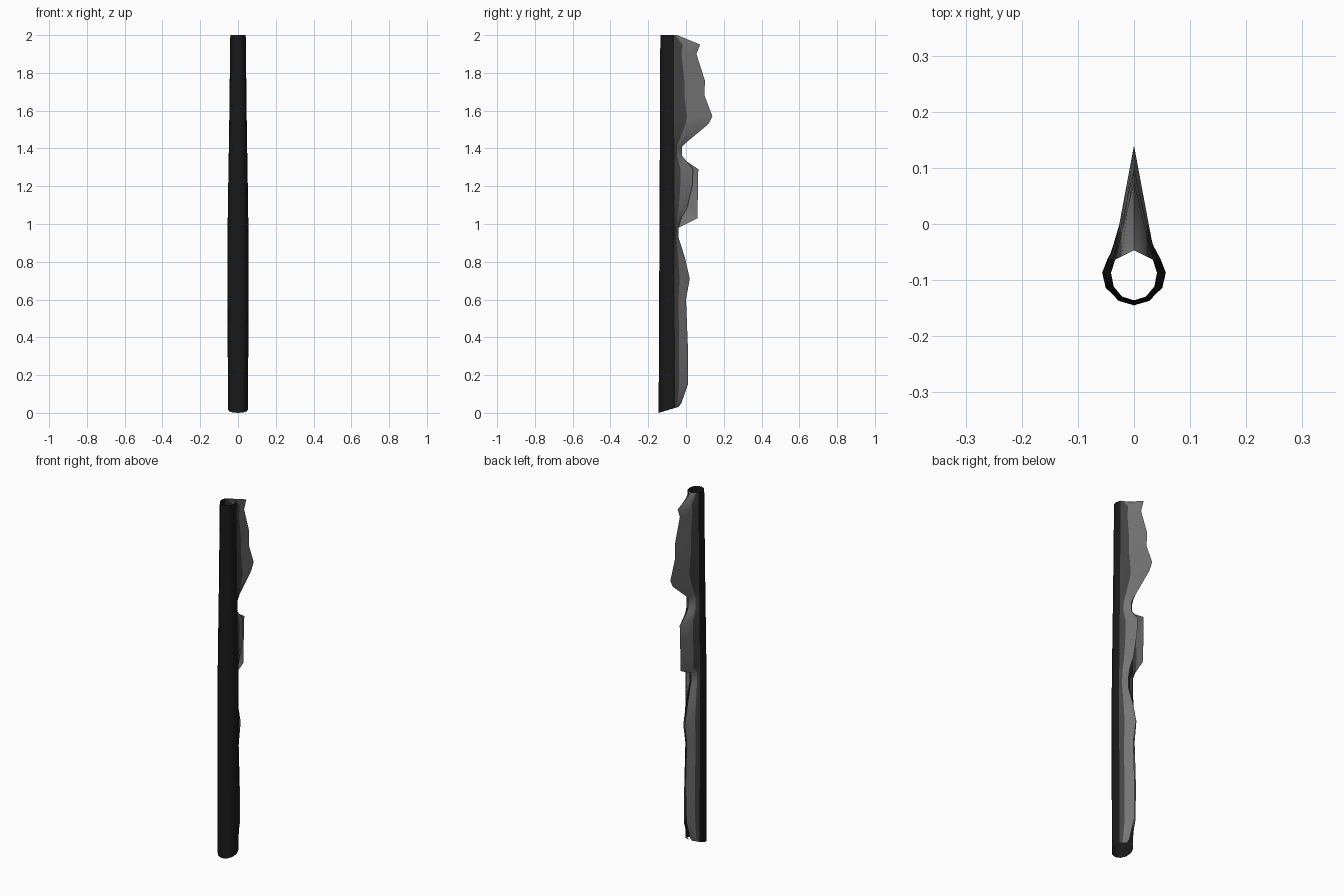
import bpy, bmesh, math

if "Cube" in bpy.data.objects:
    bpy.data.objects.remove(bpy.data.objects["Cube"])

# height, right lip y, left lip y, half gap between the lips
ROWS = [
    (0.01, -0.04, -0.04, 0.010), (0.05, -0.025, -0.025, 0.008),
    (0.15, 0.01, 0.005, 0.006), (0.35, 0.01, 0.01, 0.004),
    (0.60, 0.0, 0.0, 0.004), (0.71, 0.02, 0.015, 0.003),
    (0.82, -0.005, -0.01, 0.003), (0.93, -0.04, -0.04, 0.003),
    (0.98, -0.04, -0.04, 0.003), (1.03, -0.025, 0.06, 0.006),
    (1.08, 0.005, 0.061, 0.008), (1.20, 0.033, 0.064, 0.008),
    (1.29, 0.037, 0.065, 0.006), (1.33, 0.005, 0.005, 0.003),
    (1.36, -0.02, -0.02, 0.0), (1.41, -0.02, -0.02, 0.0),
    (1.43, 0.0, 0.0, 0.0), (1.53, 0.12, 0.12, 0.0),
    (1.57, 0.14, 0.14, 0.0), (1.68, 0.098, 0.098, 0.0),
    (1.76, 0.10, 0.10, 0.0), (1.90, 0.055, 0.055, 0.0),
    (1.95, 0.075, 0.075, 0.0), (2.00, -0.047, -0.047, 0.0),
]
WIDTHS = [(0, 0.053), (0.85, 0.057), (1.2, 0.052), (1.5, 0.047), (2, 0.041)]
ARC = 8
SKIRT = 3


def width(z):
    for (z0, w0), (z1, w1) in zip(WIDTHS, WIDTHS[1:]):
        if z <= z1:
            return w0 + (w1 - w0) * (z - z0) / (z1 - z0)
    return WIDTHS[-1][1]


def section(z, right, left, gap):
    """Round front running into two straight walls that meet at the back."""
    w = width(z)
    cy = -0.09
    depth = 0.055 - 0.009 * z / 2
    arc = []
    for i in range(ARC + 1):
        a = math.radians(-215 + 250 * i / ARC)
        y = cy + depth * math.sin(a)
        arc.append((w * math.cos(a), y))
    s, e = arc[0], arc[-1]
    pts = [(-gap + (s[0] + gap) * t / SKIRT, left + (s[1] - left) * t / SKIRT)
           for t in range(SKIRT)]
    pts += arc
    pts += [(e[0] + (gap - e[0]) * t / SKIRT, e[1] + (right - e[1]) * t / SKIRT)
            for t in range(1, SKIRT + 1)]
    return pts


def shade(name, v):
    m = bpy.data.materials.new(name)
    m.diffuse_color = (v, v, v, 1)
    m.use_nodes = True
    m.node_tree.nodes["Principled BSDF"].inputs["Base Color"].default_value = m.diffuse_color
    return m


# Split hollow shaft with ragged back fins, open at both ends
bm = bmesh.new()
rings = []
for n, row in enumerate(ROWS):
    ring = []
    for x, y in section(*row):
        z = row[0]
        if n == 0:
            z = max(0.0, (y + 0.145) * 0.3)
        ring.append(bm.verts.new((x, y, z)))
    rings.append(ring)
for lo, hi in zip(rings, rings[1:]):
    last = len(lo) - 1
    for i in range(last):
        f = bm.faces.new((lo[i], lo[i + 1], hi[i + 1], hi[i]))
        f.smooth = True
        edge = min(i, last - 1 - i)
        f.material_index = 2 if edge < 2 else (1 if edge == 2 else 0)
# Join the lips wherever the shaft is closed
bmesh.ops.remove_doubles(bm, verts=bm.verts, dist=0.0005)
mesh = bpy.data.meshes.new("split_shaft")
bm.to_mesh(mesh)
bm.free()
for m in (shade("dark_front", 0.01), shade("mid_side", 0.06), shade("grey_fin", 0.18)):
    mesh.materials.append(m)
shaft = bpy.data.objects.new("split_shaft", mesh)
bpy.context.collection.objects.link(shaft)
bpy.context.view_layer.objects.active = shaft
shaft.select_set(True)
bpy.ops.object.shade_smooth_by_angle(angle=math.radians(50))
